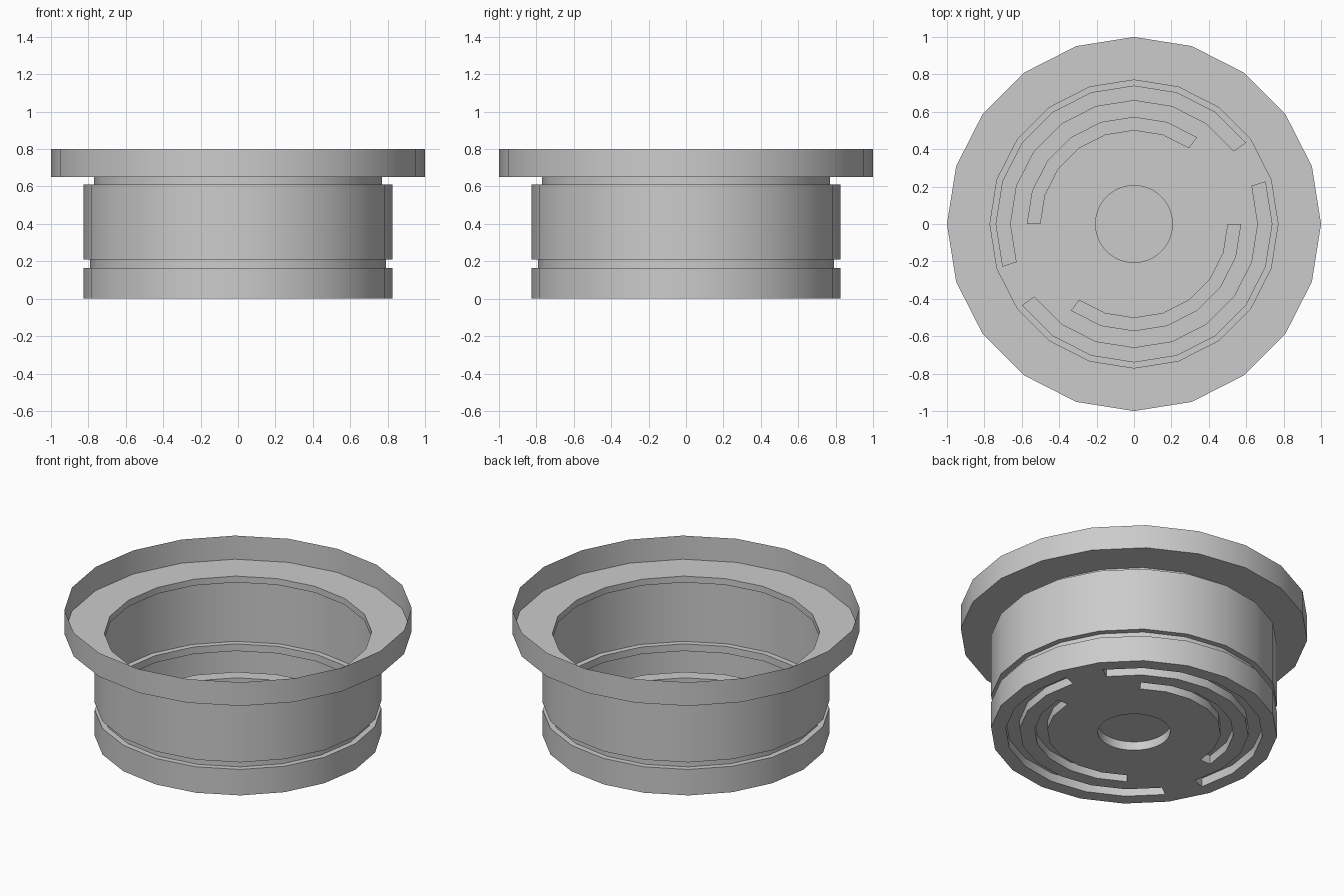
import bpy, bmesh
from math import cos, sin, radians, pi

if "Cube" in bpy.data.objects:
    bpy.data.objects.remove(bpy.data.objects["Cube"])

SIDES = 20      # segments around the body
STEP = 18       # degrees per segment
DEPTH = 0.055   # height of the pressed-up areas in the floor


def point(r, z, deg):
    return (r * cos(radians(deg)), r * sin(radians(deg)), z)


def sweep(bm, profile, start=0, segs=SIDES, step=STEP, ends=False):
    """Turn an (r, z) profile around the z axis; optionally close both ends."""
    rings = [[bm.verts.new(point(r, z, start + i * step)) for r, z in profile]
             for i in range(segs + 1)]
    for a, b in zip(rings, rings[1:]):
        for j in range(len(profile) - 1):
            bm.faces.new((a[j], b[j], b[j + 1], a[j + 1]))
    if ends:
        bm.faces.new(rings[0])
        bm.faces.new(rings[-1][::-1])


def finish(bm, name):
    bmesh.ops.remove_doubles(bm, verts=bm.verts, dist=1e-4)
    mesh = bpy.data.meshes.new(name)
    bm.to_mesh(mesh)
    bm.free()
    obj = bpy.data.objects.new(name, mesh)
    bpy.context.collection.objects.link(obj)
    bpy.ops.object.select_all(action='DESELECT')
    obj.select_set(True)
    bpy.context.view_layer.objects.active = obj
    bpy.ops.object.shade_smooth_by_angle(angle=pi / 6)


# Thin shell: grooved side wall, neck, and flange with upright rim
bm = bmesh.new()
sweep(bm, [(0.825, 0), (0.825, 0.165), (0.79, 0.165), (0.79, 0.21),
           (0.825, 0.21), (0.825, 0.61), (0.77, 0.61), (0.77, 0.65),
           (1.0, 0.65), (1.0, 0.8)])
finish(bm, "cup_wall_and_flange")

# Pressed slots: (inner radius, outer radius, start angle, segments)
slots = [(r0, r1, start + turn, n)
         for r0, r1, start, n in ((0.66, 0.74, 36, 9), (0.50, 0.573, 54, 7))
         for turn in (0, 180)]
bm = bmesh.new()
for r0, r1, start, n in slots:
    sweep(bm, [(r0, 0), (r0, DEPTH), (r1, DEPTH), (r1, 0)], start, n, ends=True)
finish(bm, "floor_slots")

# Round central recess
HUB, SUB = 0.208, 3
bm = bmesh.new()
sweep(bm, [(0, DEPTH), (HUB, DEPTH), (HUB, 0)], 0, SIDES * SUB, STEP / SUB)
finish(bm, "center_recess")

# Floor around the slots and the recess
bm = bmesh.new()
sweep(bm, [(0.573, 0), (0.66, 0)])
sweep(bm, [(0.74, 0), (0.825, 0)])
for r0, r1, start, n in slots:      # bridges between slot ends
    sweep(bm, [(r0, 0), (r1, 0)], start + n * STEP, 10 - n)
for i in range(SIDES):              # inner ring meeting the round recess
    a = i * STEP
    pts = [point(HUB, 0, a + k * STEP / SUB) for k in range(SUB + 1)]
    pts += [point(0.50, 0, a + STEP), point(0.50, 0, a)]
    bm.faces.new([bm.verts.new(p) for p in pts])
finish(bm, "floor")
